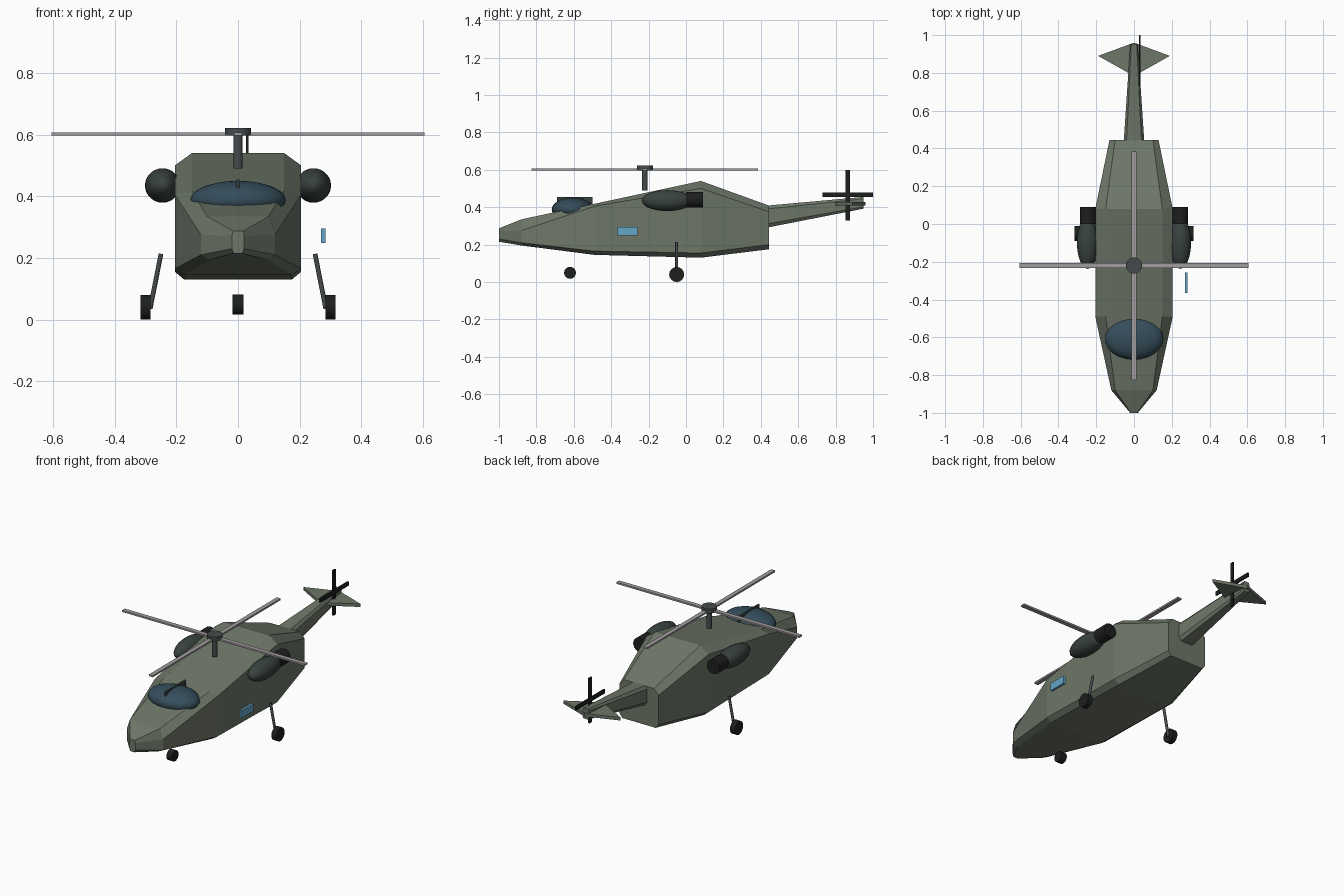
import bpy, bmesh, math
from mathutils import Vector

if "Cube" in bpy.data.objects:
    bpy.data.objects.remove(bpy.data.objects["Cube"])


def mat(name, rgb):
    m = bpy.data.materials.new(name)
    m.diffuse_color = (*rgb, 1)
    m.use_nodes = True
    m.node_tree.nodes["Principled BSDF"].inputs["Base Color"].default_value = m.diffuse_color
    return m


GREEN = mat("body_green", (0.155, 0.185, 0.14))
GLASS = mat("dark_glass", (0.035, 0.075, 0.105))
DARK = mat("dark_grey_green", (0.04, 0.055, 0.05))
BLACK = mat("black", (0.012, 0.014, 0.013))
STEEL = mat("steel", (0.06, 0.07, 0.07))
BLADE = mat("blade_grey", (0.36, 0.34, 0.35))
BLUE = mat("window_blue", (0.13, 0.38, 0.58))


def finish(name, bm, material, smooth=False):
    bmesh.ops.recalc_face_normals(bm, faces=bm.faces[:])
    me = bpy.data.meshes.new(name)
    bm.to_mesh(me)
    bm.free()
    me.materials.append(material)
    ob = bpy.data.objects.new(name, me)
    bpy.context.collection.objects.link(ob)
    if smooth:
        bpy.context.view_layer.objects.active = ob
        ob.select_set(True)
        bpy.ops.object.shade_smooth_by_angle(angle=math.radians(40))
        ob.select_set(False)
    return ob


def box(name, center, size, material):
    bm = bmesh.new()
    bmesh.ops.create_cube(bm, size=1)
    for v in bm.verts:
        v.co = Vector(center) + v.co * Vector(size)
    return finish(name, bm, material)


def rod(name, a, b, r, material, sides=16):
    a, b = Vector(a), Vector(b)
    bm = bmesh.new()
    bmesh.ops.create_cone(bm, cap_ends=True, segments=sides, radius1=r, radius2=r, depth=(b - a).length)
    q = Vector((0, 0, 1)).rotation_difference(b - a)
    for v in bm.verts:
        v.co = q @ v.co + (a + b) / 2
    return finish(name, bm, material, True)


def ellipsoid(name, center, radii, material):
    bm = bmesh.new()
    bmesh.ops.create_uvsphere(bm, u_segments=24, v_segments=14, radius=1)
    for v in bm.verts:
        v.co = Vector(center) + v.co * Vector(radii)
    return finish(name, bm, material, True)


def loft(name, stations, material):
    """Eight-sided sections: y, half width, top and bottom half width, four heights."""
    bm = bmesh.new()
    rings = []
    for y, w, wt, wb, zb, zlo, zhi, zt in stations:
        half = [(wb, zb), (w, zlo), (w, zhi), (wt, zt)]
        pts = half + [(-x, z) for x, z in reversed(half)]
        rings.append([bm.verts.new((x, y, z)) for x, z in pts])
    for p, q in zip(rings, rings[1:]):
        for i in range(8):
            j = (i + 1) % 8
            bm.faces.new((p[i], p[j], q[j], q[i]))
    bm.faces.new(rings[0])
    bm.faces.new(rings[-1])
    return finish(name, bm, material)


# Faceted body and tail boom
loft("fuselage", [
    (-1.00, 0.020, 0.016, 0.014, 0.215, 0.230, 0.272, 0.287),
    (-0.88, 0.120, 0.100, 0.090, 0.195, 0.210, 0.275, 0.335),
    (-0.49, 0.205, 0.150, 0.175, 0.145, 0.165, 0.405, 0.418),
    (0.08, 0.205, 0.150, 0.175, 0.130, 0.155, 0.500, 0.540),
    (0.445, 0.130, 0.100, 0.110, 0.175, 0.200, 0.375, 0.408)], GREEN)
loft("tail_boom", [
    (0.43, 0.055, 0.040, 0.040, 0.290, 0.310, 0.390, 0.408),
    (0.95, 0.020, 0.014, 0.014, 0.392, 0.402, 0.445, 0.455)], GREEN)

# Diamond tailplane
bm = bmesh.new()
plan = [(0, 0.96), (-0.19, 0.89), (-0.03, 0.80), (0.03, 0.80), (0.19, 0.89)]
face = bm.faces.new([bm.verts.new((x, y, 0.41)) for x, y in plan])
ext = bmesh.ops.extrude_face_region(bm, geom=[face])
bmesh.ops.translate(bm, vec=(0, 0, 0.018), verts=[g for g in ext["geom"] if isinstance(g, bmesh.types.BMVert)])
finish("tailplane", bm, GREEN)

# Cockpit glass and its centre frame
ellipsoid("canopy", (0, -0.605, 0.388), (0.155, 0.113, 0.062), GLASS)
box("canopy_frame", (0, -0.595, 0.436), (0.01, 0.19, 0.036), DARK)

# Engine pods, exhausts and main landing gear on both sides
for side, s in (("left", -1), ("right", 1)):
    ellipsoid(f"{side}_engine", (s * 0.245, -0.10, 0.435), (0.057, 0.137, 0.056), DARK)
    rod(f"{side}_exhaust", (s * 0.245, 0, 0.44), (s * 0.245, 0.09, 0.44), 0.042, BLACK, 20)
    rod(f"{side}_gear_strut", (s * 0.25, -0.05, 0.213), (s * 0.285, -0.05, 0.035), 0.008, STEEL, 10)
    rod(f"{side}_wheel", (s * 0.284, -0.05, 0.04), (s * 0.316, -0.05, 0.04), 0.04, BLACK, 16)
rod("nose_wheel", (-0.018, -0.62, 0.049), (0.018, -0.62, 0.049), 0.032, BLACK, 16)

# Side window panel
box("side_window", (0.277, -0.312, 0.272), (0.014, 0.108, 0.046), BLUE)

# Main rotor
rod("rotor_mast", (0, -0.22, 0.49), (0, -0.22, 0.60), 0.015, STEEL)
rod("rotor_hub", (0, -0.22, 0.597), (0, -0.22, 0.622), 0.043, STEEL, 20)
for i in range(4):
    dx, dy = ((1, 0), (0, 1), (-1, 0), (0, -1))[i]
    size = (0.605, 0.026, 0.01) if dx else (0.026, 0.605, 0.01)
    box(f"rotor_blade_{i + 1}", (dx * 0.3025, -0.22 + dy * 0.3025, 0.602), size, BLADE)

# Tail rotor
box("tail_rotor_vertical_blade", (0.03, 0.865, 0.465), (0.009, 0.022, 0.27), BLACK)
box("tail_rotor_level_blade", (0.03, 0.865, 0.467), (0.009, 0.27, 0.024), BLACK)
